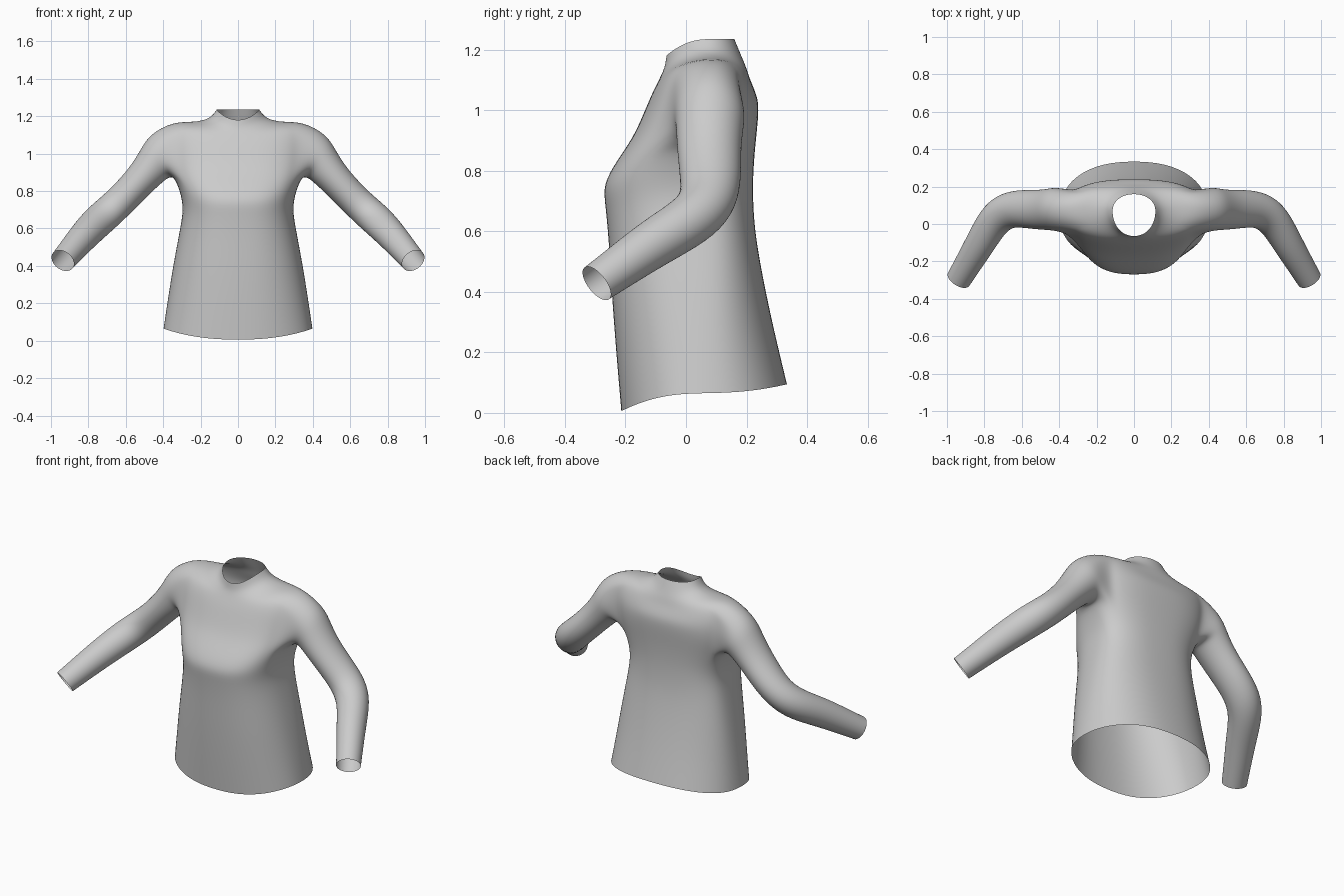
import bpy, bmesh, math
from mathutils import Vector

if "Cube" in bpy.data.objects:
    bpy.data.objects.remove(bpy.data.objects["Cube"])

HALF = 16            # columns on half of the torso (front centre to back centre)
MID, SPAN = 8, 3     # side column and half-width of the armhole
LOW, HIGH = 6, 10    # torso rings bounding the armhole

# Torso rings: half width, front y, back y, side y, front z, side z, back z, squareness
TORSO = [
    (.400, -.215, .335, .05, .005, .065, .095, 2.3),
    (.377, -.232, .290, .05, .20, .22, .28, 2.3),
    (.345, -.247, .252, .05, .40, .42, .46, 2.4),
    (.310, -.257, .228, .05, .58, .60, .60, 2.5),
    (.293, -.268, .222, .05, .69, .70, .70, 2.6),
    (.305, -.276, .222, .05, .755, .78, .78, 2.6),
    (.338, -.228, .228, .06, .835, .87, .87, 2.6),
    (.362, -.175, .237, .07, .91, .94, .95, 2.6),
    (.375, -.140, .242, .075, .99, 1.02, 1.02, 2.5),
    (.380, -.115, .230, .08, 1.05, 1.105, 1.06, 2.4),
    (.350, -.095, .212, .085, 1.09, 1.172, 1.10, 2.3),
    (.240, -.080, .200, .085, 1.12, 1.168, 1.14, 2.1),
    (.150, -.070, .185, .08, 1.145, 1.185, 1.175, 2.0),
    (.115, -.065, .160, .07, 1.18, 1.235, 1.235, 2.1),
]

# Sleeve rings: centre, direction, radius up, radius sideways
SLEEVE = [
    ((.418, .080, .990), (.89, 0, -.45), .128, .118),
    ((.455, .078, .940), (.76, 0, -.65), .104, .112),
    ((.520, .076, .860), (.70, 0, -.70), .088, .106),
    ((.615, .083, .760), (.70, -.05, -.70), .086, .102),
    ((.690, .070, .690), (.65, -.30, -.62), .088, .098),
    ((.755, .015, .633), (.58, -.55, -.55), .088, .092),
    ((.820, -.100, .565), (.48, -.72, -.50), .082, .082),
    ((.880, -.200, .495), (.45, -.72, -.53), .074, .074),
    ((.937, -.295, .428), (.45, -.72, -.55), .067, .068),
]


def signed_pow(v, p):
    return math.copysign(abs(v) ** p, v)


bm = bmesh.new()

# Torso half rings
rings = []
for hw, yf, yb, yc, zf, zs, zb, n in TORSO:
    ring = []
    for c in range(HALF + 1):
        a = math.pi * (c / HALF - .5)
        s = math.sin(a)
        x = 0 if c in (0, HALF) else hw * signed_pow(math.cos(a), 2 / n)
        y = yc + (yb - yc if s > 0 else yc - yf) * signed_pow(s, 2 / n)
        z = zs + ((zb if s > 0 else zf) - zs) * s * s
        ring.append(bm.verts.new((x, y, z)))
    rings.append(ring)

# Torso faces, leaving the armhole open
for r in range(len(rings) - 1):
    for c in range(HALF):
        if LOW <= r < HIGH and MID - SPAN <= c < MID + SPAN:
            continue
        bm.faces.new((rings[r][c], rings[r][c + 1], rings[r + 1][c + 1], rings[r + 1][c]))

# Armhole edge loop: along the armpit, up the back, over the shoulder, down the front
lo, hi = MID - SPAN, MID + SPAN
loop = [rings[LOW][c] for c in range(lo, hi + 1)]
loop += [rings[r][hi] for r in range(LOW + 1, HIGH + 1)]
loop += [rings[HIGH][c] for c in range(hi - 1, lo - 1, -1)]
loop += [rings[r][lo] for r in range(HIGH - 1, LOW, -1)]
count = len(loop)

# Sleeve grown out of the armhole
for centre, direction, ru, rs in SLEEVE:
    d = Vector(direction).normalized()
    up = (Vector((0, 0, 1)) - d * d.z).normalized()
    side = up.cross(d)
    new = []
    for k in range(count):
        t = 2 * math.pi * (k - SPAN) / count
        new.append(bm.verts.new(Vector(centre) - up * ru * math.cos(t) + side * rs * math.sin(t)))
    for k in range(count):
        j = (k + 1) % count
        bm.faces.new((loop[k], loop[j], new[j], new[k]))
    loop = new

bmesh.ops.recalc_face_normals(bm, faces=bm.faces)
for f in bm.faces:
    f.smooth = True
mesh = bpy.data.meshes.new("long_sleeved_shirt")
bm.to_mesh(mesh)
bm.free()
shirt = bpy.data.objects.new("long_sleeved_shirt", mesh)
bpy.context.collection.objects.link(shirt)

# Other half and smooth cloth
mirror = shirt.modifiers.new("mirror", 'MIRROR')
mirror.use_clip = True
subsurf = shirt.modifiers.new("smooth", 'SUBSURF')
subsurf.levels = subsurf.render_levels = 2
